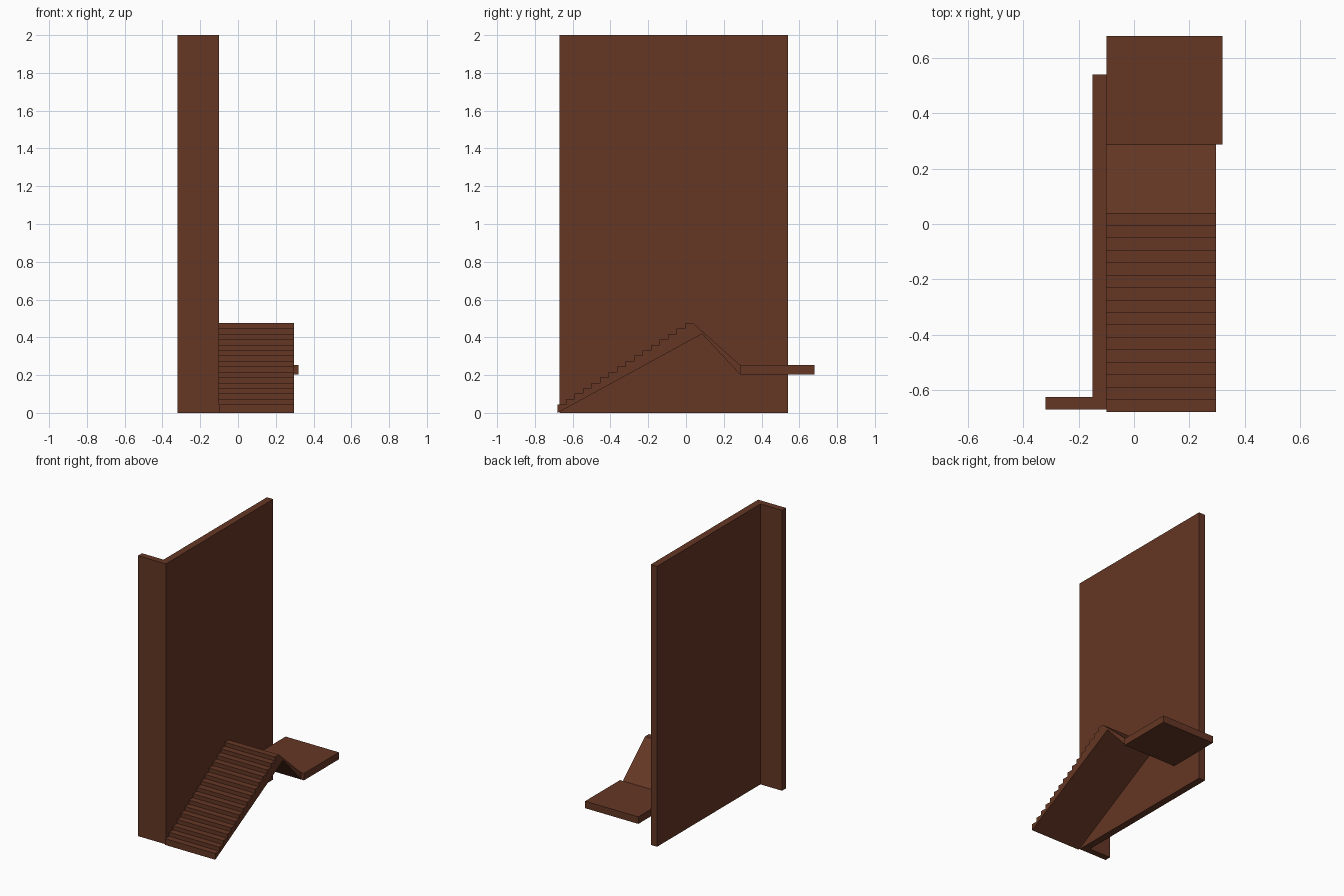
import bpy, bmesh
from mathutils import Vector

if "Cube" in bpy.data.objects:
    bpy.data.objects.remove(bpy.data.objects["Cube"])

wood = bpy.data.materials.new("dark_brown_wood")
wood.diffuse_color = (0.13, 0.038, 0.018, 1)
wood.use_nodes = True
wood.node_tree.nodes["Principled BSDF"].inputs["Base Color"].default_value = wood.diffuse_color


def extrude_profile(name, points, vector):
    """Solid made by sweeping a closed 3D outline along a vector."""
    bm = bmesh.new()
    face = bm.faces.new([bm.verts.new(p) for p in points])
    res = bmesh.ops.extrude_face_region(bm, geom=[face], use_keep_orig=True)
    moved = [g for g in res["geom"] if isinstance(g, bmesh.types.BMVert)]
    bmesh.ops.translate(bm, verts=moved, vec=Vector(vector))
    bmesh.ops.recalc_face_normals(bm, faces=bm.faces[:])
    mesh = bpy.data.meshes.new(name)
    bm.to_mesh(mesh)
    bm.free()
    mesh.materials.append(wood)
    obj = bpy.data.objects.new(name, mesh)
    bpy.context.collection.objects.link(obj)
    return obj


# Tall L-shaped wall with a short return at the front
wall = [(-0.32, -0.67), (-0.10, -0.67), (-0.10, 0.54),
        (-0.15, 0.54), (-0.15, -0.625), (-0.32, -0.625)]
extrude_profile("wall", [(x, y, 0) for x, y in wall], (0, 0, 2))

# Staircase: 16 stepped treads, then a ramp down to the landing
STEPS, RUN, RISE = 16, 0.0449, 0.0287
y0, z0 = -0.68, 0.0445
stairs = [(y0, 0.0)]
for i in range(STEPS):
    z = z0 + i * RISE
    stairs += [(y0 + i * RUN, z), (y0 + (i + 1) * RUN, z)]
stairs += [(0.287, 0.253), (0.287, 0.203), (0.085, 0.418)]
extrude_profile("stairs_and_ramp", [(-0.10, y, z) for y, z in stairs], (0.397, 0, 0))

# Flat landing slab behind the ramp
landing = [(0.287, 0.203), (0.68, 0.203), (0.68, 0.253), (0.287, 0.253)]
extrude_profile("landing", [(-0.10, y, z) for y, z in landing], (0.42, 0, 0))
